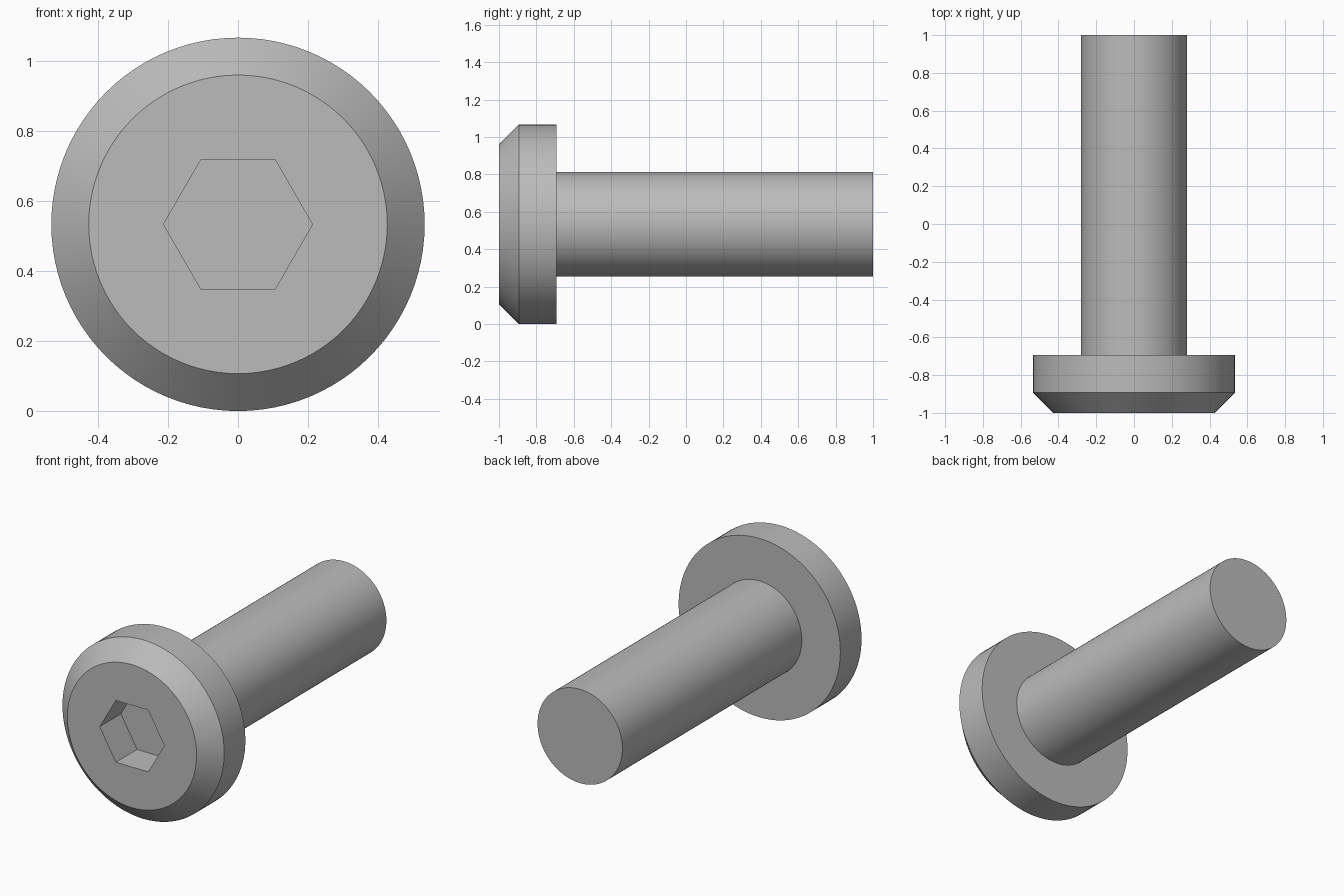
import bpy, bmesh, math

SEGMENTS = 96          # divisible by six so the socket corners line up
CENTER_Z = 0.534

default = bpy.data.objects.get("Cube")
if default:
    bpy.data.objects.remove(default, do_unlink=True)

steel = bpy.data.materials.new("grey_steel")
steel.use_nodes = True
grey = (0.5, 0.5, 0.5, 1.0)
steel.diffuse_color = grey
steel.node_tree.nodes["Principled BSDF"].inputs["Base Color"].default_value = grey

bm = bmesh.new()


def ring(radius, y, count):
    """Ring of vertices around the screw axis."""
    step = 2 * math.pi / count
    return [bm.verts.new((radius * math.cos(i * step), y,
                          CENTER_Z + radius * math.sin(i * step)))
            for i in range(count)]


def bridge(a, b):
    """Quads between two rings of equal size."""
    for i in range(len(a)):
        j = (i + 1) % len(a)
        bm.faces.new((a[i], a[j], b[j], b[i]))


# Head and shank: (radius, y) from the front face to the tip
profile = [(0.427, -1.0), (0.534, -0.893), (0.534, -0.693),
           (0.28, -0.693), (0.28, 1.0)]
rings = [ring(r, y, SEGMENTS) for r, y in profile]
for a, b in zip(rings, rings[1:]):
    bridge(a, b)
bm.faces.new(rings[-1])

# Hexagonal socket
socket_rim = ring(0.213, -1.0, 6)
socket_floor = ring(0.213, -0.8, 6)
bridge(socket_rim, socket_floor)
bm.faces.new(socket_floor)

# Front face: one flat sector per socket side
span = SEGMENTS // 6
for i in range(6):
    arc = [rings[0][(i * span + k) % SEGMENTS] for k in range(span + 1)]
    bm.faces.new(arc + [socket_rim[(i + 1) % 6], socket_rim[i]])

bmesh.ops.recalc_face_normals(bm, faces=bm.faces)
mesh = bpy.data.meshes.new("socket_screw")
bm.to_mesh(mesh)
bm.free()
mesh.materials.append(steel)

screw = bpy.data.objects.new("socket_screw", mesh)
bpy.context.collection.objects.link(screw)
for obj in bpy.context.selected_objects:
    obj.select_set(False)
screw.select_set(True)
bpy.context.view_layer.objects.active = screw
bpy.ops.object.shade_smooth_by_angle(angle=math.radians(30))
